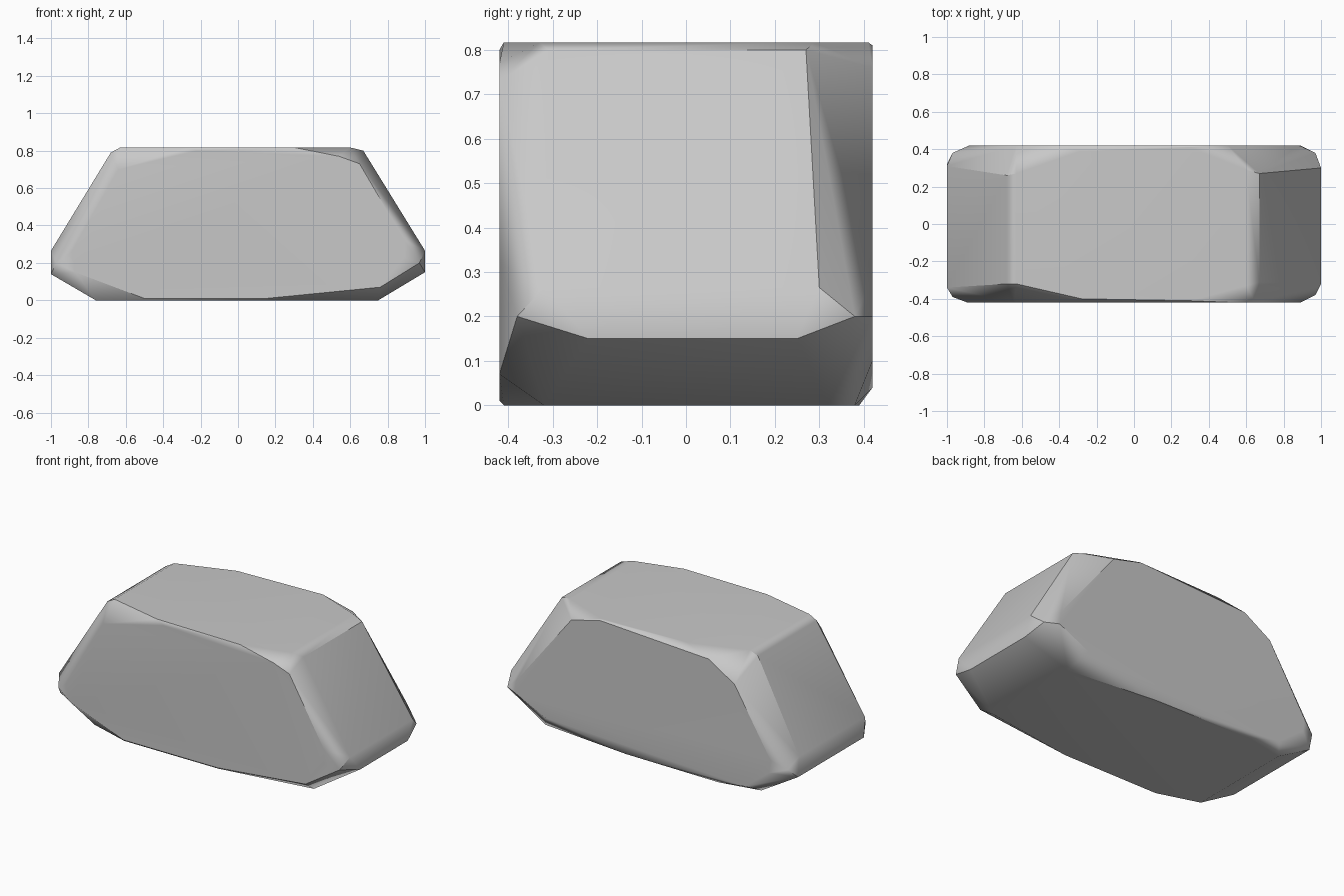
import bpy
import bmesh
import math

default_cube = bpy.data.objects.get("Cube")
if default_cube:
    bpy.data.objects.remove(default_cube, do_unlink=True)

HALF_DEPTH = 0.42

# Main body sections: x, z, front y, back y
sections = [
    (-0.76, 0, -0.33, 0.34), (-0.5, 0, -0.41, 0.39),
    (0.15, 0, -0.41, 0.38), (0.75, 0, -0.32, 0.32),
    (1, 0.15, -0.22, 0.25), (1, 0.265, -0.32, 0.3),
    (0.67, 0.8, -0.31, 0.27), (0.6, 0.817, -0.33, 0.29),
    (0.3, 0.817, -0.41, 0.41), (-0.28, 0.817, -0.4, 0.39),
    (-0.63, 0.817, -0.32, 0.27), (-0.68, 0.79, -0.32, 0.26),
    (-1, 0.265, -0.34, 0.31), (-1, 0.14, -0.33, 0.32),
    (-0.97, 0.2, -0.39, 0.38), (0.97, 0.2, -0.38, 0.38),
]

# Irregular outlines of the broad front and back faces: x, z
front_outline = [
    (-0.64, 0.7), (-0.22, 0.8), (0.54, 0.77), (0.65, 0.73), (0.89, 0.32),
    (0.89, 0.23), (0.76, 0.07), (0.15, 0.01), (-0.5, 0.01), (-0.87, 0.15),
    (-0.89, 0.26),
]
back_outline = [
    (0.5, 0.76), (0.3, 0.81), (-0.45, 0.77), (-0.63, 0.66), (-0.88, 0.25),
    (-0.87, 0.17), (-0.7, 0.04), (0.68, 0.1), (0.89, 0.2), (0.88, 0.28),
]


def flat_material(name, value):
    material = bpy.data.materials.new(name)
    material.use_nodes = True
    colour = (value, value, value, 1)
    material.diffuse_color = colour
    material.node_tree.nodes["Principled BSDF"].inputs["Base Color"].default_value = colour
    return material


def build_stone(name, material):
    """Wrap the sections and face outlines in one chipped convex block."""
    bm = bmesh.new()
    for x, z, front, back in sections:
        bm.verts.new((x, front, z))
        bm.verts.new((x, back, z))
    for outline, y in ((front_outline, -HALF_DEPTH), (back_outline, HALF_DEPTH)):
        for x, z in outline:
            bm.verts.new((x, y, z))

    bmesh.ops.convex_hull(bm, input=bm.verts[:])
    loose = [v for v in bm.verts if not v.link_faces]
    bmesh.ops.delete(bm, geom=loose, context="VERTS")
    # Merge nearly coplanar triangles into broad flat faces
    bmesh.ops.dissolve_limit(bm, angle_limit=math.radians(2),
                             verts=bm.verts[:], edges=bm.edges[:])
    bmesh.ops.recalc_face_normals(bm, faces=bm.faces[:])

    mesh = bpy.data.meshes.new(name)
    bm.to_mesh(mesh)
    bm.free()
    mesh.materials.append(material)
    stone = bpy.data.objects.new(name, mesh)
    bpy.context.collection.objects.link(stone)
    return stone


stone = build_stone("stone_block", flat_material("stone_grey", 0.58))

# Soft worn edges, with broad faces kept flat
bpy.ops.object.select_all(action="DESELECT")
stone.select_set(True)
bpy.context.view_layer.objects.active = stone
bpy.ops.object.shade_smooth_by_angle(angle=math.radians(35))
weighted = stone.modifiers.new("flat_broad_faces", "WEIGHTED_NORMAL")
weighted.keep_sharp = True
